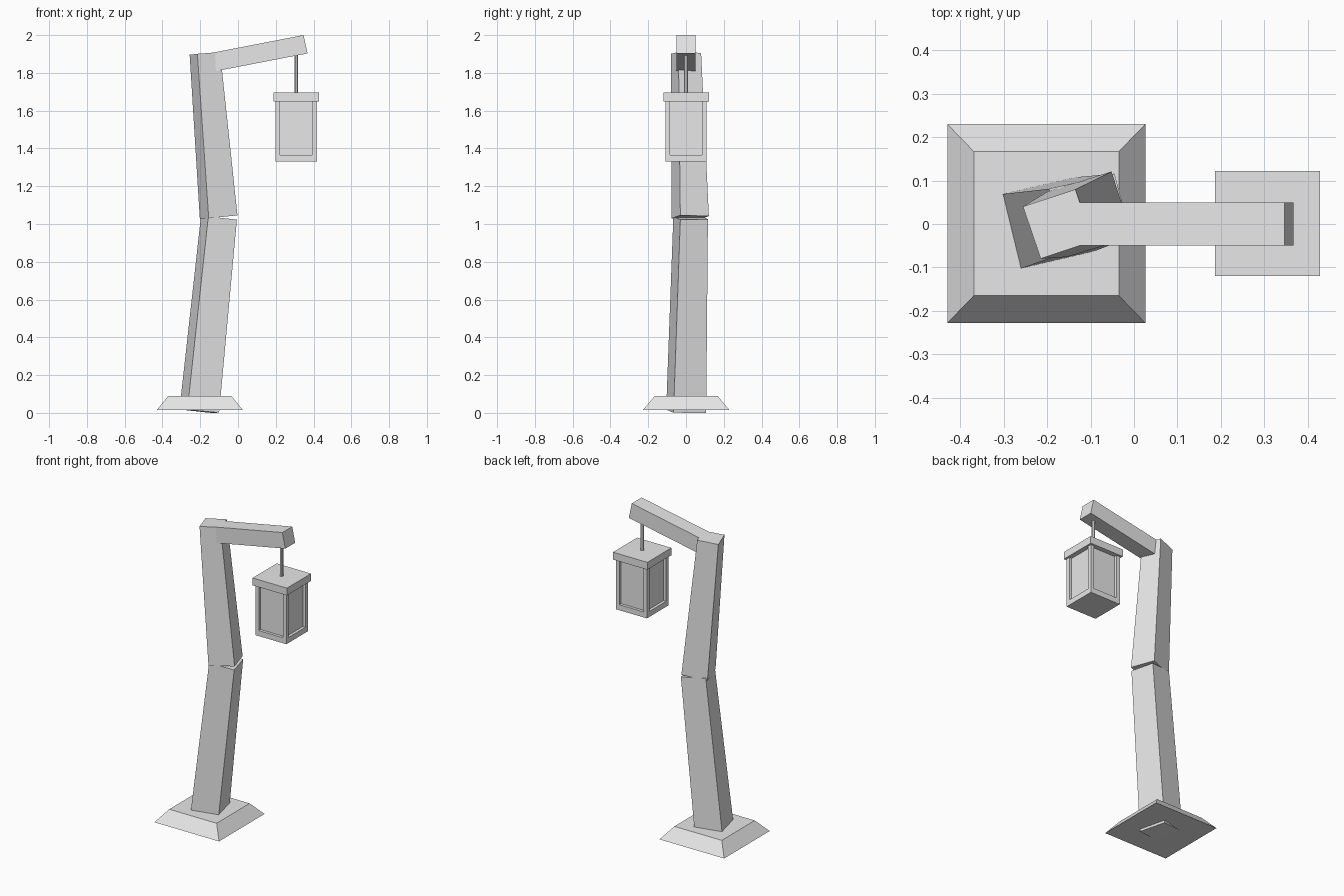
import bpy, bmesh, math
from mathutils import Vector

if "Cube" in bpy.data.objects:
    bpy.data.objects.remove(bpy.data.objects["Cube"])

grey = bpy.data.materials.new("light grey")
grey.diffuse_color = (0.8, 0.8, 0.8, 1)
grey.use_nodes = True
grey.node_tree.nodes["Principled BSDF"].inputs["Base Color"].default_value = grey.diffuse_color


def finish(name, bm):
    bmesh.ops.recalc_face_normals(bm, faces=bm.faces)
    mesh = bpy.data.meshes.new(name)
    bm.to_mesh(mesh)
    bm.free()
    mesh.materials.append(grey)
    obj = bpy.data.objects.new(name, mesh)
    bpy.context.collection.objects.link(obj)
    return obj


def loft(name, lower, upper):
    """Solid between two rings with the same number of corners."""
    bm = bmesh.new()
    a = [bm.verts.new(p) for p in lower]
    b = [bm.verts.new(p) for p in upper]
    n = len(a)
    for i in range(n):
        j = (i + 1) % n
        bm.faces.new((a[i], a[j], b[j], b[i]))
    bm.faces.new(a[::-1])
    bm.faces.new(b)
    return finish(name, bm)


def rect(cx, cy, hx, hy, z):
    return [(cx + sx * hx, cy + sy * hy, z)
            for sx, sy in ((-1, -1), (1, -1), (1, 1), (-1, 1))]


def box(name, cx, cy, hx, hy, z0, z1):
    return loft(name, rect(cx, cy, hx, hy, z0), rect(cx, cy, hx, hy, z1))


# Sloped plinth
loft("plinth", rect(-0.202, 0.001, 0.228, 0.229, 0.015),
     rect(-0.202, 0.001, 0.167, 0.166, 0.09))

# Crooked post in two leaning, tapered pieces
loft("lower_post",
     [(-0.268, -0.105, 0.017), (-0.100, -0.066, 0.001),
      (-0.142, 0.107, 0.000), (-0.310, 0.068, 0.018)],
     [(-0.157, -0.067, 1.040), (-0.006, -0.030, 1.023),
      (-0.045, 0.116, 1.025), (-0.196, 0.081, 1.042)])
loft("upper_post",
     [(-0.155, -0.076, 1.030), (-0.003, -0.030, 1.046),
      (-0.052, 0.121, 1.042), (-0.202, 0.073, 1.026)],
     [(-0.215, -0.080, 1.901), (-0.095, -0.040, 1.910),
      (-0.135, 0.080, 1.906), (-0.256, 0.040, 1.896)])

# Rising arm, extruded across y from its side outline
side = [(-0.150, 1.803), (0.368, 1.903), (0.347, 2.000), (-0.170, 1.900)]
loft("arm", [(x, -0.049, z) for x, z in side], [(x, 0.050, z) for x, z in side])

# Hanging rod
LX = 0.308
ring = [(LX + 0.011 * math.cos(t), 0.011 * math.sin(t))
        for t in (math.tau * (i + 0.5) / 8 for i in range(8))]
loft("hanging_rod", [(x, y, 1.68) for x, y in ring], [(x, y, 1.92) for x, y in ring])

# Lantern: cap, floor, recessed panes and corner bars
box("lantern_cap", LX, 0.001, 0.121, 0.121, 1.648, 1.695)
box("lantern_floor", LX, 0, 0.109, 0.109, 1.33, 1.365)
box("lantern_panes", LX, 0, 0.091, 0.091, 1.365, 1.648)
for sx in (-1, 1):
    for sy in (-1, 1):
        box("lantern_corner_bar", LX + sx * 0.097, sy * 0.097,
            0.012, 0.012, 1.365, 1.648)
